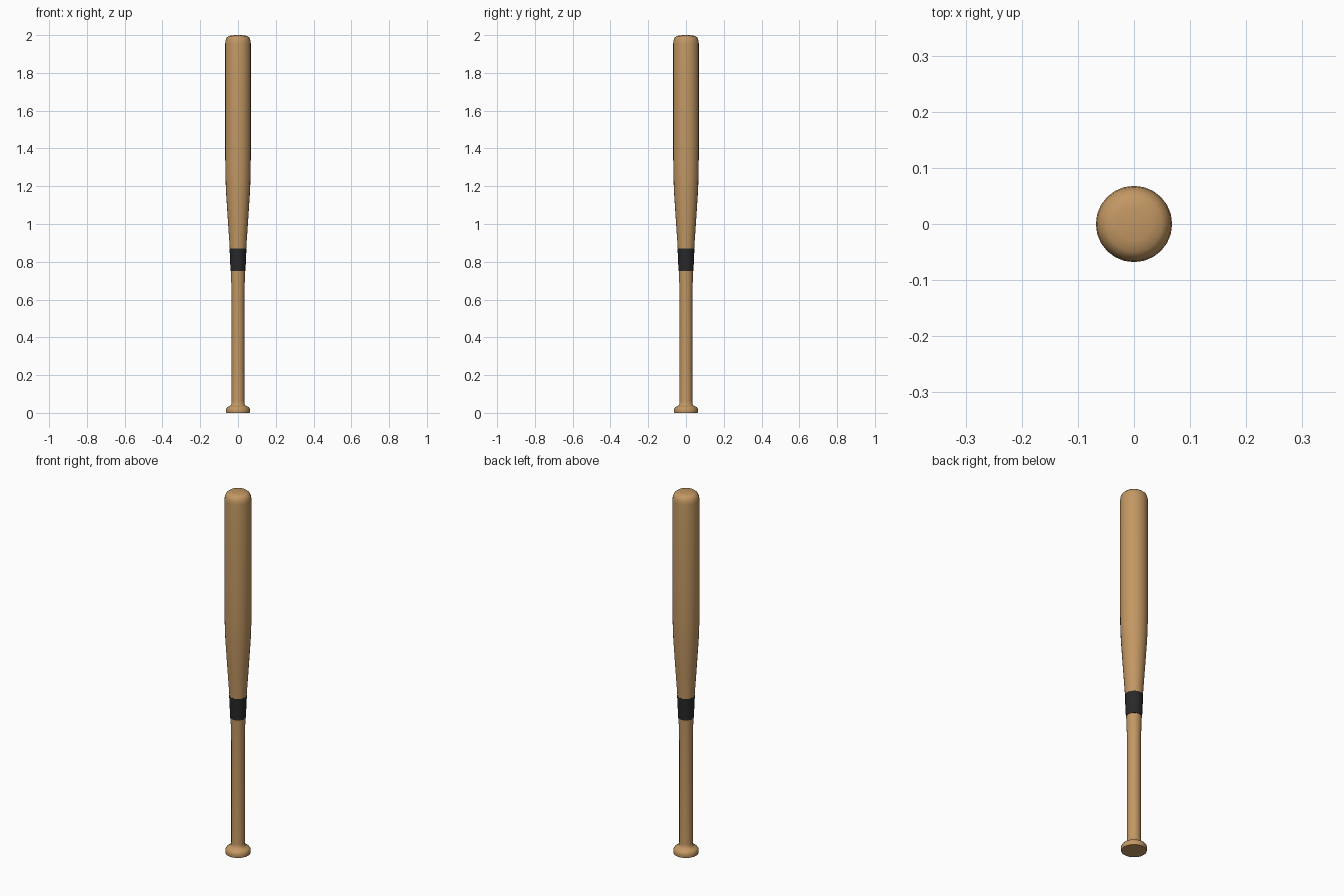
import bpy, bmesh, math

if "Cube" in bpy.data.objects:
    bpy.data.objects.remove(bpy.data.objects["Cube"])

SIDES = 24

def material(name, rgb):
    m = bpy.data.materials.new(name)
    m.diffuse_color = (*rgb, 1)
    m.use_nodes = True
    m.node_tree.nodes["Principled BSDF"].inputs["Base Color"].default_value = m.diffuse_color
    return m

def lathe(name, profile, mat):
    """Turn a (radius, height) profile around z; radius 0 closes to a point."""
    bm = bmesh.new()
    verts = [bm.verts.new((r, 0, z)) for r, z in profile]
    edges = [bm.edges.new(p) for p in zip(verts, verts[1:])]
    bmesh.ops.spin(bm, geom=verts + edges, cent=(0, 0, 0), axis=(0, 0, 1),
                   angle=math.tau, steps=SIDES, use_duplicate=False)
    bmesh.ops.remove_doubles(bm, verts=bm.verts, dist=1e-5)
    bmesh.ops.recalc_face_normals(bm, faces=bm.faces)
    mesh = bpy.data.meshes.new(name)
    bm.to_mesh(mesh)
    bm.free()
    mesh.materials.append(mat)
    obj = bpy.data.objects.new(name, mesh)
    bpy.context.collection.objects.link(obj)
    bpy.ops.object.select_all(action='DESELECT')
    obj.select_set(True)
    bpy.context.view_layer.objects.active = obj
    bpy.ops.object.shade_smooth_by_angle(angle=math.radians(50))
    return obj

wood = material("wood", (0.54, 0.31, 0.125))
black = material("black_band", (0.022, 0.022, 0.022))

# Turned wooden bat: knob, handle, taper, barrel and rounded tip
lathe("bat", [
    (0, 0), (0.062, 0), (0.063, 0.006), (0.063, 0.022), (0.057, 0.031),
    (0.045, 0.036), (0.036, 0.042), (0.034, 0.06), (0.034, 0.62),
    (0.036, 0.70), (0.038, 0.75), (0.0435, 0.87), (0.055, 1.04),
    (0.064, 1.18), (0.067, 1.27), (0.068, 1.40), (0.068, 1.955),
    (0.066, 1.972), (0.060, 1.986), (0.050, 1.995), (0.030, 1.999), (0, 2.0),
], wood)

# Thin dark band around the taper
lathe("band", [(0.038, 0.75), (0.0395, 0.75), (0.0447, 0.87), (0.043, 0.87)], black)
